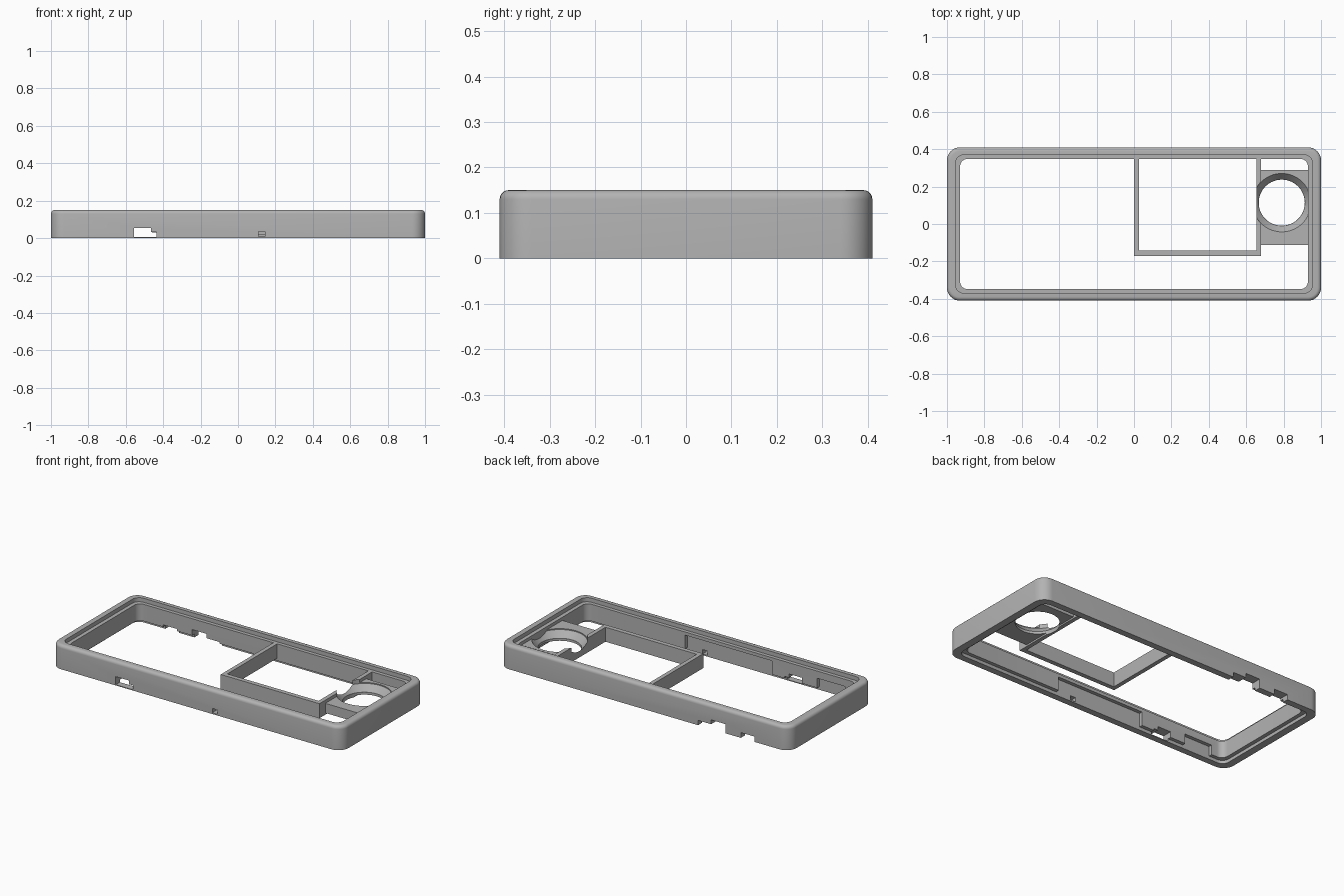
import bpy, bmesh, math
from mathutils import Vector

if "Cube" in bpy.data.objects:
    bpy.data.objects.remove(bpy.data.objects["Cube"])

grey = bpy.data.materials.new("plain grey")
grey.use_nodes = True
colour = (0.45, 0.45, 0.45, 1)
grey.diffuse_color = colour
grey.node_tree.nodes["Principled BSDF"].inputs["Base Color"].default_value = colour


def make_object(name, bm):
    bmesh.ops.recalc_face_normals(bm, faces=bm.faces)
    mesh = bpy.data.meshes.new(name)
    bm.to_mesh(mesh)
    bm.free()
    mesh.materials.append(grey)
    obj = bpy.data.objects.new(name, mesh)
    bpy.context.collection.objects.link(obj)
    return obj


def add_box(bm, x0, x1, y0, y1, z0, z1):
    made = bmesh.ops.create_cube(bm, size=1)["verts"]
    for v in made:
        v.co = Vector((x0 + (v.co.x + 0.5) * (x1 - x0),
                       y0 + (v.co.y + 0.5) * (y1 - y0),
                       z0 + (v.co.z + 0.5) * (z1 - z0)))


def box(name, *bounds):
    bm = bmesh.new()
    add_box(bm, *bounds)
    return make_object(name, bm)


def rounded_loop(bm, half_x, half_y, radius, z, steps=8):
    verts = []
    for corner, (sx, sy) in enumerate([(1, 1), (-1, 1), (-1, -1), (1, -1)]):
        for i in range(steps + 1):
            a = math.pi / 2 * (corner + i / steps)
            verts.append(bm.verts.new((sx * (half_x - radius) + radius * math.cos(a),
                                       sy * (half_y - radius) + radius * math.sin(a), z)))
    return verts


def boolean(target, cutters, operation="DIFFERENCE"):
    for cutter in cutters:
        mod = target.modifiers.new("shape", "BOOLEAN")
        mod.operation = operation
        mod.solver = "EXACT"
        mod.object = cutter
        bpy.context.view_layer.objects.active = target
        bpy.ops.object.modifier_apply(modifier=mod.name)
        bpy.data.objects.remove(cutter)


# Rim: rounded rectangle rings, softened outer edge and stepped inner lips
TOP, FILLET = 0.15, 0.02
rings = [(1, 0.41, 0.07, 0)]
for i in range(6):
    a = math.pi / 2 * i / 5
    inset = FILLET * (1 - math.cos(a))
    rings.append((1 - inset, 0.41 - inset, 0.07 - inset, TOP - FILLET + FILLET * math.sin(a)))
lip, opening = (0.954, 0.37, 0.045), (0.93, 0.348, 0.04)
rings += [(*lip, TOP), (*lip, 0.125), (*opening, 0.125),
          (*opening, 0.02), (*lip, 0.02), (*lip, 0)]

bm = bmesh.new()
loops = [rounded_loop(bm, *ring) for ring in rings]
for a, b in zip(loops, loops[1:] + loops[:1]):
    for i in range(len(a)):
        j = (i + 1) % len(a)
        bm.faces.new((a[i], a[j], b[j], b[i]))
rim = make_object("outer_frame", bm)

# Front openings, back notches, and pockets inside the front wall
cuts = [
    (-0.555, -0.465, -0.5, -0.3, 0.005, 0.055),
    (-0.47, -0.435, -0.5, -0.3, 0.005, 0.032),
    (0.11, 0.145, -0.5, -0.3, 0.008, 0.035),
    (-0.56, -0.46, 0.3, 0.5, -0.1, 0.057),
    (-0.47, -0.37, 0.3, 0.5, -0.1, 0.03),
    (-0.76, -0.665, 0.3, 0.5, -0.1, 0.033),
    (-0.35, 0.25, -0.37, -0.3, -0.1, 0.105),
    (-0.85, -0.66, -0.37, -0.3, -0.1, 0.08),
]
boolean(rim, [box("cutter", *c) for c in cuts])

# Screen bracket: three thin walls joined to the back of the rim
bracket = box("screen_bracket", 0, 0.68, -0.17, 0.36, 0.035, 0.125)
boolean(bracket, [box("cutter", 0.026, 0.654, -0.142, 0.5, -0.1, 0.3)])

# Round control mount with a tapered hole
mount = box("round_mount", 0.654, 0.94, -0.112, 0.29, 0.045, 0.105)


def cone(name, r0, r1, z0, z1):
    bm = bmesh.new()
    bmesh.ops.create_cone(bm, cap_ends=True, segments=64, radius1=r0, radius2=r1, depth=z1 - z0)
    bmesh.ops.translate(bm, verts=bm.verts, vec=(0.79, 0.114, (z0 + z1) / 2))
    return make_object(name, bm)


boolean(bracket, [mount], "UNION")
boolean(bracket, [cone("cutter", 0.123, 0.123, -0.1, 0.2),
                  cone("cutter", 0.124, 0.157, 0.06, 0.1),
                  cone("cutter", 0.157, 0.157, 0.099, 0.2)])
bracket.name = "screen_bracket_and_round_mount"

# Smooth the rounded corners, keep the steps sharp
for obj in (rim, bracket):
    bpy.ops.object.select_all(action="DESELECT")
    obj.select_set(True)
    bpy.context.view_layer.objects.active = obj
    bpy.ops.object.shade_smooth_by_angle(angle=math.radians(30))
